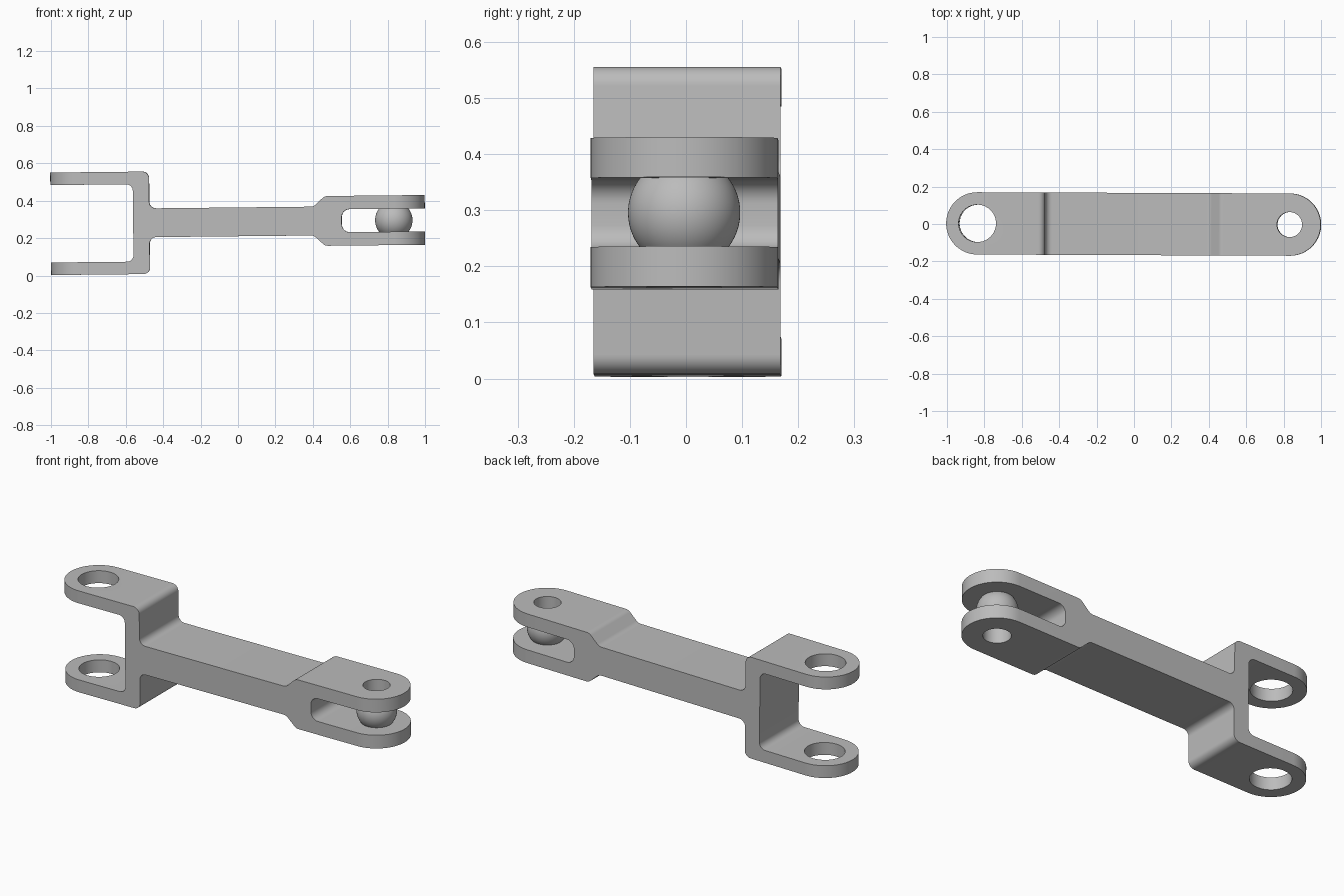
import bpy, bmesh, math
from mathutils import Vector, Matrix

cube = bpy.data.objects.get("Cube")
if cube:
    bpy.data.objects.remove(cube)

HALF = 0.1665            # half width of the link
LEFT_X, RIGHT_X = -0.835, 0.833
BORE = 0.067
GAP = 0.0615             # half height of the narrow fork's slot
TILT = Matrix.Translation((0, 0, 0.287)) @ Matrix.Rotation(-0.004, 4, 'Z') @ Matrix.Rotation(-0.0105, 4, 'Y')

steel = bpy.data.materials.new("grey steel")
steel.use_nodes = True
steel.diffuse_color = (0.5, 0.5, 0.5, 1)
steel.node_tree.nodes["Principled BSDF"].inputs["Base Color"].default_value = (0.5, 0.5, 0.5, 1)


def rounded(corners, steps=8):
    """Outline with each (x, y, radius) corner replaced by an arc."""
    out = []
    for i, (x, y, r) in enumerate(corners):
        p = Vector((x, y))
        if r == 0:
            out.append(p)
            continue
        a = (Vector(corners[i - 1][:2]) - p).normalized()
        b = (Vector(corners[(i + 1) % len(corners)][:2]) - p).normalized()
        half = a.angle(b) / 2
        centre = p + (a + b).normalized() * (r / math.sin(half))
        start = p + a * (r / math.tan(half)) - centre
        end = p + b * (r / math.tan(half)) - centre
        sweep = start.angle_signed(end)
        for k in range(steps + 1):
            t = -sweep * k / steps
            c, s = math.cos(t), math.sin(t)
            out.append(centre + Vector((start.x * c - start.y * s, start.x * s + start.y * c)))
    return out


def arc(cx, radius, start, end, steps):
    return [Vector((cx + radius * math.cos(start + (end - start) * k / steps),
                    radius * math.sin(start + (end - start) * k / steps))) for k in range(steps + 1)]


def new_object(name, bm):
    bmesh.ops.recalc_face_normals(bm, faces=bm.faces)
    mesh = bpy.data.meshes.new(name)
    bm.to_mesh(mesh)
    bm.free()
    mesh.materials.append(steel)
    obj = bpy.data.objects.new(name, mesh)
    bpy.context.collection.objects.link(obj)
    return obj


def prism(name, outline, depth, axis):
    """Extrude an outline both ways along y (side profile) or z (plan)."""
    bm = bmesh.new()
    d = Vector((0, depth, 0)) if axis == 'Y' else Vector((0, 0, depth))
    place = (lambda p: Vector((p.x, 0, p.y))) if axis == 'Y' else (lambda p: Vector((p.x, p.y, 0)))
    face = bm.faces.new([bm.verts.new(place(p) - d) for p in outline])
    moved = bmesh.ops.extrude_face_region(bm, geom=[face])["geom"]
    bmesh.ops.translate(bm, vec=2 * d, verts=[v for v in moved if isinstance(v, bmesh.types.BMVert)])
    return new_object(name, bm)


def finish(obj):
    obj.matrix_world = TILT
    bpy.ops.object.select_all(action='DESELECT')
    obj.select_set(True)
    bpy.context.view_layer.objects.active = obj
    bpy.ops.object.shade_smooth_by_angle(angle=math.radians(30))


def boolean(obj, cutter, operation):
    bpy.context.view_layer.objects.active = obj
    mod = obj.modifiers.new("cut", 'BOOLEAN')
    mod.operation, mod.solver, mod.object = operation, 'EXACT', cutter
    bpy.ops.object.modifier_apply(modifier=mod.name)
    bpy.data.objects.remove(cutter)


# Side profile: upper half from wide fork to narrow fork, then mirrored
upper_outer = [(-1.1, 0.274, 0), (-0.473, 0.274, 0.035), (-0.473, 0.077, 0.035),
               (0.405, 0.077, 0.04), (0.465, 0.133, 0.04), (1.1, 0.133, 0)]
upper_slot = [(1.1, GAP, 0), (0.555, GAP, 0.042)]
upper_jaw = [(-0.56, 0.207, 0.035), (-1.1, 0.207, 0)]


def flip(points):
    return [(x, -z, r) for x, z, r in reversed(points)]


profile = upper_outer + upper_slot + flip(upper_slot) + flip(upper_outer) + flip(upper_jaw) + upper_jaw
link = prism("link_body", rounded(profile), 0.3, 'Y')

# Rounded plan outline trims the width and both ends
q = math.pi / 2
plan = arc(RIGHT_X, HALF, -q, q, 40) + arc(LEFT_X, HALF, q, 3 * q, 40)
boolean(link, prism("plan_trim", plan, 0.5, 'Z'), 'INTERSECT')

# Pin holes through both forks
for hole_x, radius in ((LEFT_X, 0.1), (RIGHT_X, BORE)):
    circle = arc(hole_x, radius, 0, 2 * math.pi, 64)[:-1]
    boolean(link, prism("pin_hole", circle, 0.6, 'Z'), 'DIFFERENCE')
finish(link)

# Bored ball held between the narrow prongs
limit = math.asin(GAP / 0.1)
ring = [Vector((p.x, 0, p.y)) for p in arc(0, 0.1, -limit, limit, 24)]
ring += [Vector((BORE, 0, GAP)), Vector((BORE, 0, -GAP))]
bm = bmesh.new()
verts = [bm.verts.new(p) for p in ring]
edges = [bm.edges.new((verts[i - 1], verts[i])) for i in range(len(verts))]
bmesh.ops.spin(bm, geom=verts + edges, cent=(0, 0, 0), axis=(0, 0, 1), angle=2 * math.pi, steps=64)
bmesh.ops.remove_doubles(bm, verts=bm.verts, dist=0.0001)
bmesh.ops.translate(bm, vec=(RIGHT_X, 0, 0), verts=bm.verts)
finish(new_object("bored_ball", bm))
